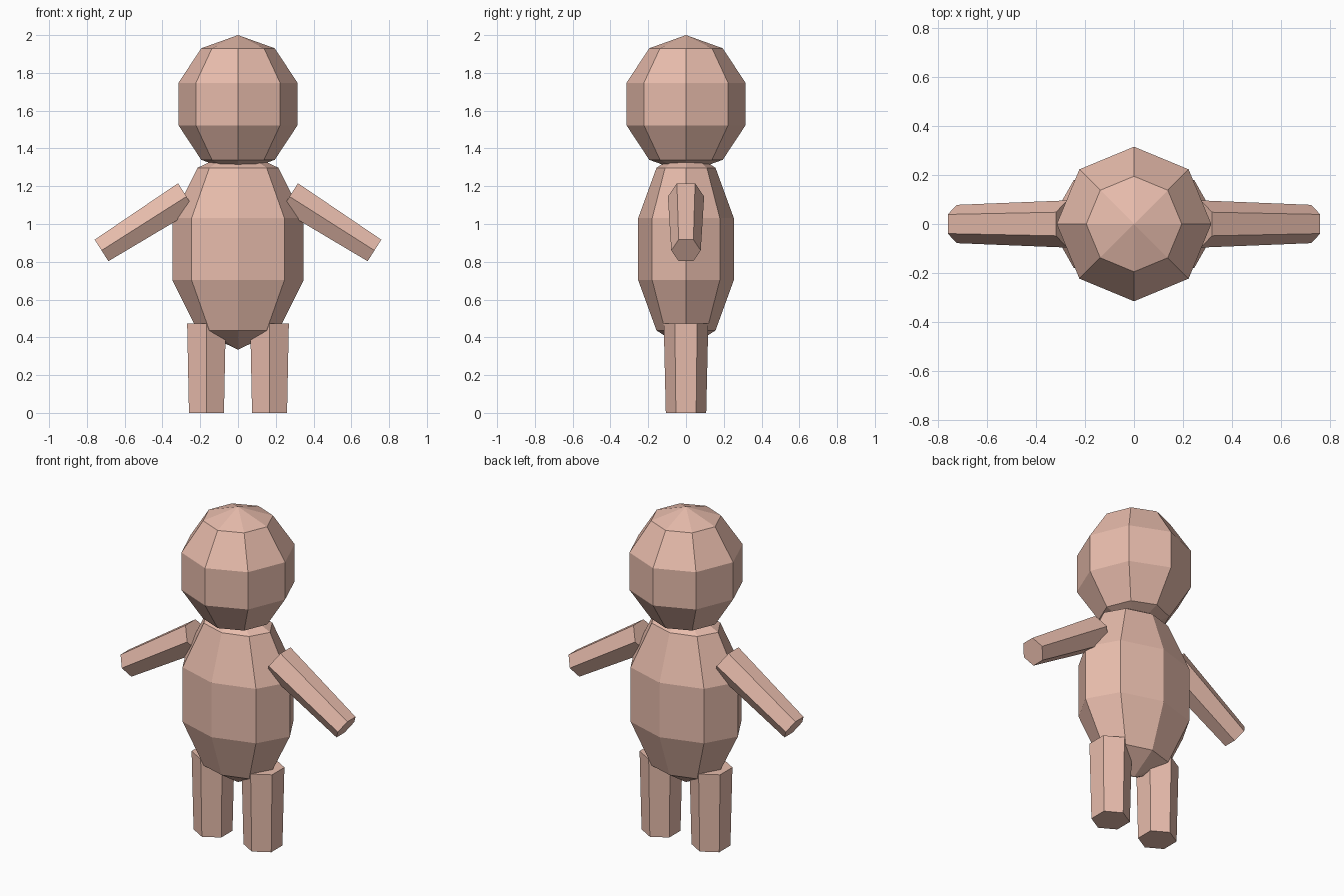
import bpy
from math import atan2
from mathutils import Vector

if "Cube" in bpy.data.objects:
    bpy.data.objects.remove(bpy.data.objects["Cube"])

skin = bpy.data.materials.new("skin")
skin.diffuse_color = (0.8, 0.5, 0.41, 1)
skin.use_nodes = True
skin.node_tree.nodes["Principled BSDF"].inputs["Base Color"].default_value = skin.diffuse_color


def finish(name):
    ob = bpy.context.object
    ob.name = name
    ob.data.materials.append(skin)
    return ob


def ball(name, z, radii):
    """Low-poly ellipsoid: 8 sides, 5 bands."""
    bpy.ops.mesh.primitive_uv_sphere_add(segments=8, ring_count=5, radius=1, location=(0, 0, z))
    finish(name).scale = radii


def limb(name, start, end, r_start, r_end):
    """Tapered six-sided limb in the xz plane, corners facing front and back."""
    a, b = Vector(start), Vector(end)
    d = b - a
    bpy.ops.mesh.primitive_cone_add(vertices=6, radius1=r_start, radius2=r_end, depth=d.length,
                                    location=(a + b) / 2, rotation=(0, atan2(d.x, d.z), 0))
    finish(name)


# Head and body
ball("head", 1.635, (0.331, 0.331, 0.365))
ball("body", 0.867, (0.365, 0.266, 0.532))

# Arms and legs on both sides
for side, s in (("right", -1), ("left", 1)):
    limb(side + "_arm", (s * 0.273, 0, 1.1455), (s * 0.7225, 0, 0.86), 0.096, 0.078)
    limb(side + "_leg", (s * 0.167, 0, 0), (s * 0.167, 0, 0.473), 0.107, 0.118)
